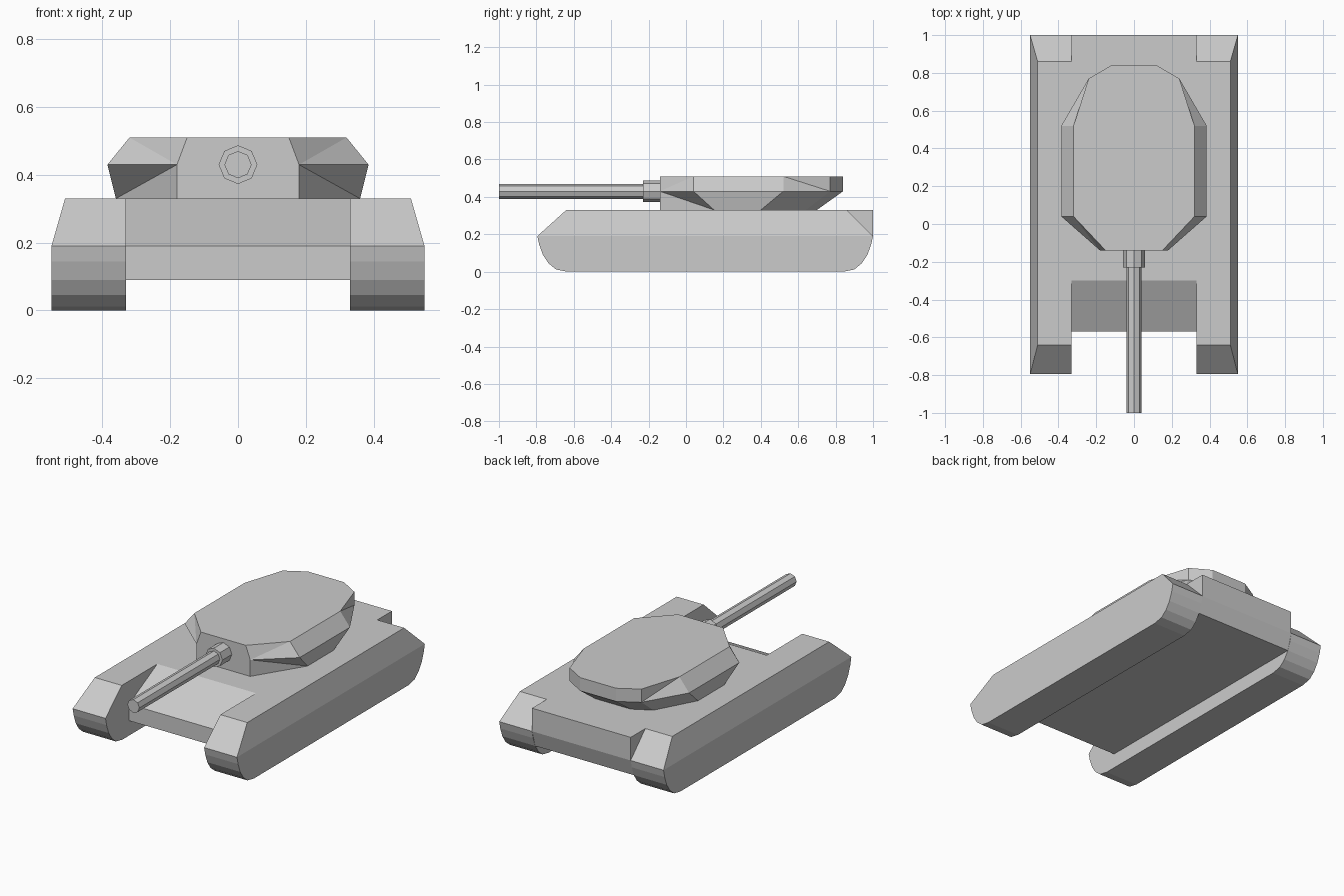
import bpy
import bmesh
import math

cube = bpy.data.objects.get("Cube")
if cube:
    bpy.data.objects.remove(cube, do_unlink=True)

grey = bpy.data.materials.new("plain grey")
grey.use_nodes = True
grey.diffuse_color = (0.6, 0.6, 0.6, 1)
grey.node_tree.nodes["Principled BSDF"].inputs["Base Color"].default_value = (0.6, 0.6, 0.6, 1)


def finish(bm, name, mirrored=False):
    bmesh.ops.recalc_face_normals(bm, faces=bm.faces)
    mesh = bpy.data.meshes.new(name)
    bm.to_mesh(mesh)
    bm.free()
    mesh.materials.append(grey)
    obj = bpy.data.objects.new(name, mesh)
    bpy.context.collection.objects.link(obj)
    if mirrored:
        mod = obj.modifiers.new("Mirror", "MIRROR")
        mod.use_clip = True
    return obj


def bridge(bm, a, b):
    for i in range(len(a)):
        j = (i + 1) % len(a)
        bm.faces.new((a[i], a[j], b[j], b[i]))


# Tracks: side outline with the upper outer edge leaning inward
DECK, BELT, INNER = 0.33, 0.19, 0.33
curve = [(0, 0.19), (0.01, 0.145), (0.03, 0.09), (0.06, 0.045), (0.1, 0.012), (0.16, 0)]
outline = [(-0.64, DECK)] + [(-0.795 + d, z) for d, z in curve]
outline += [(1 - d, z) for d, z in reversed(curve)] + [(0.86, DECK)]
bm = bmesh.new()
inside = [bm.verts.new((INNER, y, z)) for y, z in outline]
outside = [bm.verts.new((0.51 if z == DECK else 0.55, y, z)) for y, z in outline]
bridge(bm, inside, outside)
bm.faces.new(inside)
bm.faces.new(outside[1:-1])
bm.faces.new((outside[0], outside[1], outside[-2], outside[-1]))
finish(bm, "tracks", mirrored=True)

# Hull between the tracks, with a sloped front plate
profile = [(-0.3, DECK), (-0.57, BELT), (-0.57, 0.09), (0.97, 0.09), (1, BELT), (1, DECK)]
bm = bmesh.new()
sides = [[bm.verts.new((x, y, z)) for y, z in profile] for x in (-INNER, INNER)]
bridge(bm, *sides)
for side in sides:
    bm.faces.new(side)
finish(bm, "hull")

# Faceted turret: half outlines at three heights, mirrored
levels = [
    (0.33, [(0.18, -0.14), (0.36, 0.15), (0.36, 0.4), (0.23, 0.64), (0.12, 0.7)]),
    (0.43, [(0.18, -0.14), (0.385, 0.04), (0.385, 0.52), (0.24, 0.77), (0.12, 0.84)]),
    (0.51, [(0.15, -0.14), (0.32, 0.04), (0.32, 0.52), (0.24, 0.77), (0.12, 0.84)]),
]
bm = bmesh.new()
rings = []
for z, pts in levels:
    pts = [(0, pts[0][1])] + pts + [(0, pts[-1][1])]
    rings.append([bm.verts.new((x, y, z)) for x, y in pts])
low, mid, top = rings
for i in range(len(mid) - 1):
    for other in (low, top):
        if other is top and i > 1:
            tris = [(mid[i], mid[i + 1], top[i]), (top[i], mid[i + 1], top[i + 1])]
        else:
            tris = [(mid[i], mid[i + 1], other[i + 1]), (mid[i], other[i + 1], other[i])]
        for tri in tris:
            bm.faces.new(tri)
bm.faces.new(low)
bm.faces.new(top)
bmesh.ops.dissolve_limit(bm, angle_limit=0.005, verts=bm.verts, edges=bm.edges)
finish(bm, "turret", mirrored=True)

# Eight-sided gun barrel and its collar
for name, radius, y0, y1 in (("gun_barrel", 0.04, -1, -0.2), ("gun_collar", 0.057, -0.23, -0.13)):
    bpy.ops.mesh.primitive_cylinder_add(vertices=8, radius=radius, depth=y1 - y0,
                                        location=(0, (y0 + y1) / 2, 0.43),
                                        rotation=(math.pi / 2, 0, 0))
    part = bpy.context.object
    part.name = name
    part.data.materials.append(grey)
